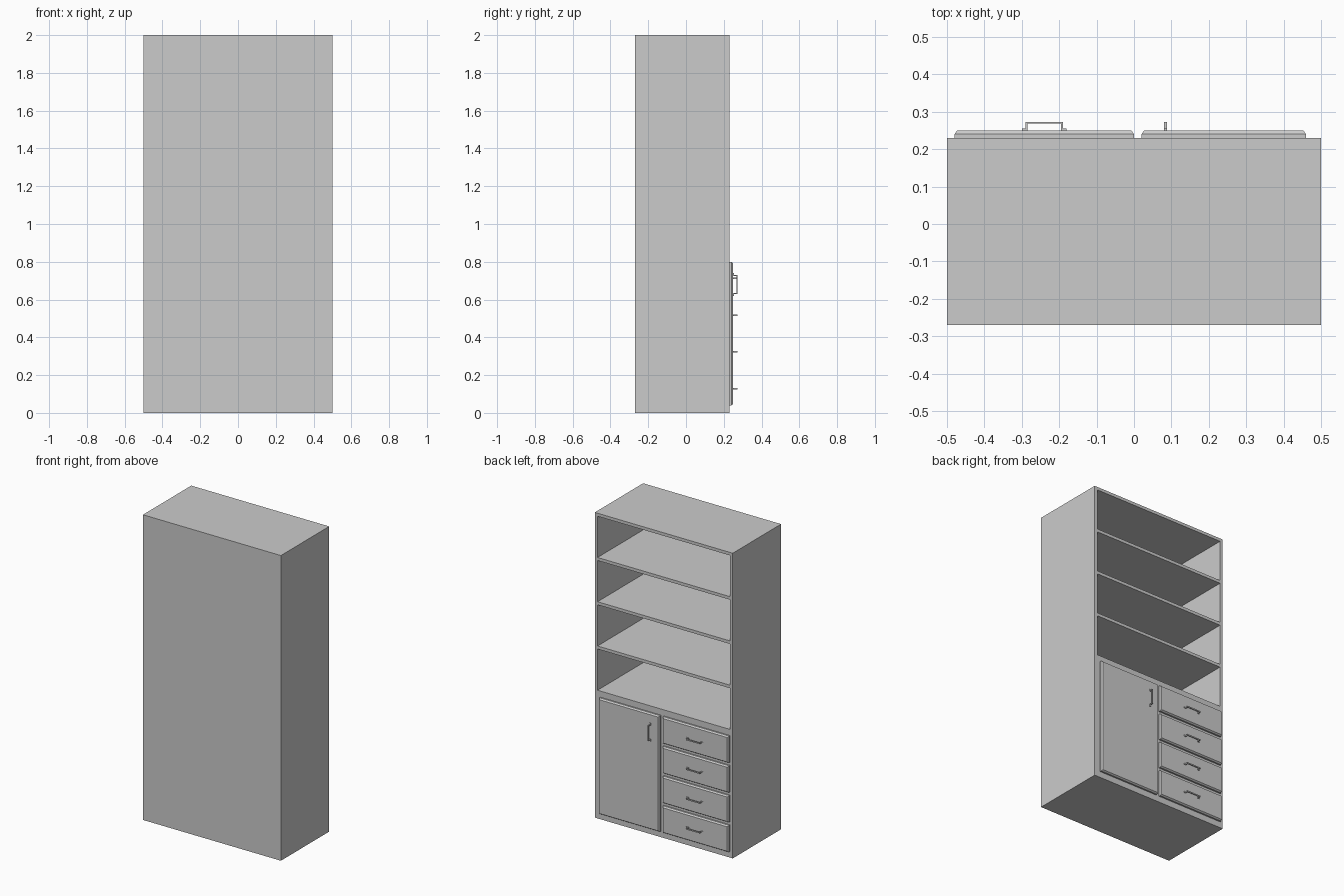
import bpy
import bmesh
from mathutils import Vector

default = bpy.data.objects.get("Cube")
if default:
    bpy.data.objects.remove(default, do_unlink=True)

gray = bpy.data.materials.new("light_gray")
gray.use_nodes = True
gray.diffuse_color = (0.6, 0.6, 0.6, 1)
gray.node_tree.nodes["Principled BSDF"].inputs["Base Color"].default_value = (0.6, 0.6, 0.6, 1)


def make_object(name, bm):
    mesh = bpy.data.meshes.new(name)
    bmesh.ops.recalc_face_normals(bm, faces=bm.faces)
    bm.to_mesh(mesh)
    bm.free()
    mesh.materials.append(gray)
    obj = bpy.data.objects.new(name, mesh)
    bpy.context.collection.objects.link(obj)
    return obj


def add_box(bm, low, high):
    low, high = Vector(low), Vector(high)
    verts = bmesh.ops.create_cube(bm, size=1)["verts"]
    for v in verts:
        v.co = (low + high) / 2 + v.co * (high - low)
    return verts


def box(name, low, high):
    bm = bmesh.new()
    add_box(bm, low, high)
    return make_object(name, bm)


# Carcass dimensions
W, BACK, FACE, H = 0.5, -0.27, 0.23, 2.0
T = 0.02
BASE_TOP = 0.84
PITCH = (H - BASE_TOP) / 4


def panel(name, low, high):
    return box(name, low, high)


# Closed lower cabinet and the open shelf case above it
box("lower_cabinet", (-W, BACK, 0), (W, FACE, BASE_TOP))
box("back_panel", (-W, BACK, BASE_TOP), (W, BACK + T, H))
box("top_panel", (-W, BACK + T, H - T), (W, FACE, H))
for name, side in (("left", 1), ("right", -1)):
    edges = sorted((side * W, side * (W - T)))
    box(name + "_side_panel", (edges[0], BACK + T, BASE_TOP), (edges[1], FACE, H - T))
for i in range(1, 4):
    z = BASE_TOP + PITCH * i
    box(f"shelf_{i}", (T - W, BACK + T, z - T), (W - T, FACE, z))


# Door and drawer fronts: a slab with a chamfered outer rim
def front_panel(name, x0, x1, z0, z1, step=0.01):
    bm = bmesh.new()
    add_box(bm, (x0, FACE, z0), (x1, FACE + step, z1))
    bm.normal_update()
    outer = max(bm.faces, key=lambda f: f.normal.y)
    bmesh.ops.inset_region(bm, faces=[outer], thickness=step, depth=0)
    for v in outer.verts:
        v.co.y += step
    return make_object(name, bm)


# Bar handle with two posts and small mounting feet
def handle(name, x, z, upright=False):
    half, post, thick, width = 0.06, 0.05, 0.005, 0.008
    y0, y1 = FACE + 0.02, FACE + 0.043
    bm = bmesh.new()

    def part(a0, a1, ya, yb):
        if upright:
            add_box(bm, (x - width / 2, ya, z + a0), (x + width / 2, yb, z + a1))
        else:
            add_box(bm, (x + a0, ya, z - width / 2), (x + a1, yb, z + width / 2))

    part(-post, post, y1 - thick, y1)
    for s in (-1, 1):
        part(*sorted((s * post, s * (post - thick))), y0, y1 - thick)
        part(*sorted((s * half, s * post)), y0, y0 + thick)
    return make_object(name, bm)


LOW, HIGH, GAP = 0.04, 0.8, 0.02
front_panel("door", 0.02, 0.46, LOW, HIGH)
handle("door_handle", 0.084, 0.68, upright=True)

height = (HIGH - LOW - 3 * GAP) / 4
for i in range(4):
    z = LOW + i * (height + GAP)
    front_panel(f"drawer_front_{i + 1}", -0.48, 0, z, z + height)
    handle(f"drawer_handle_{i + 1}", -0.24, z + height / 2)
